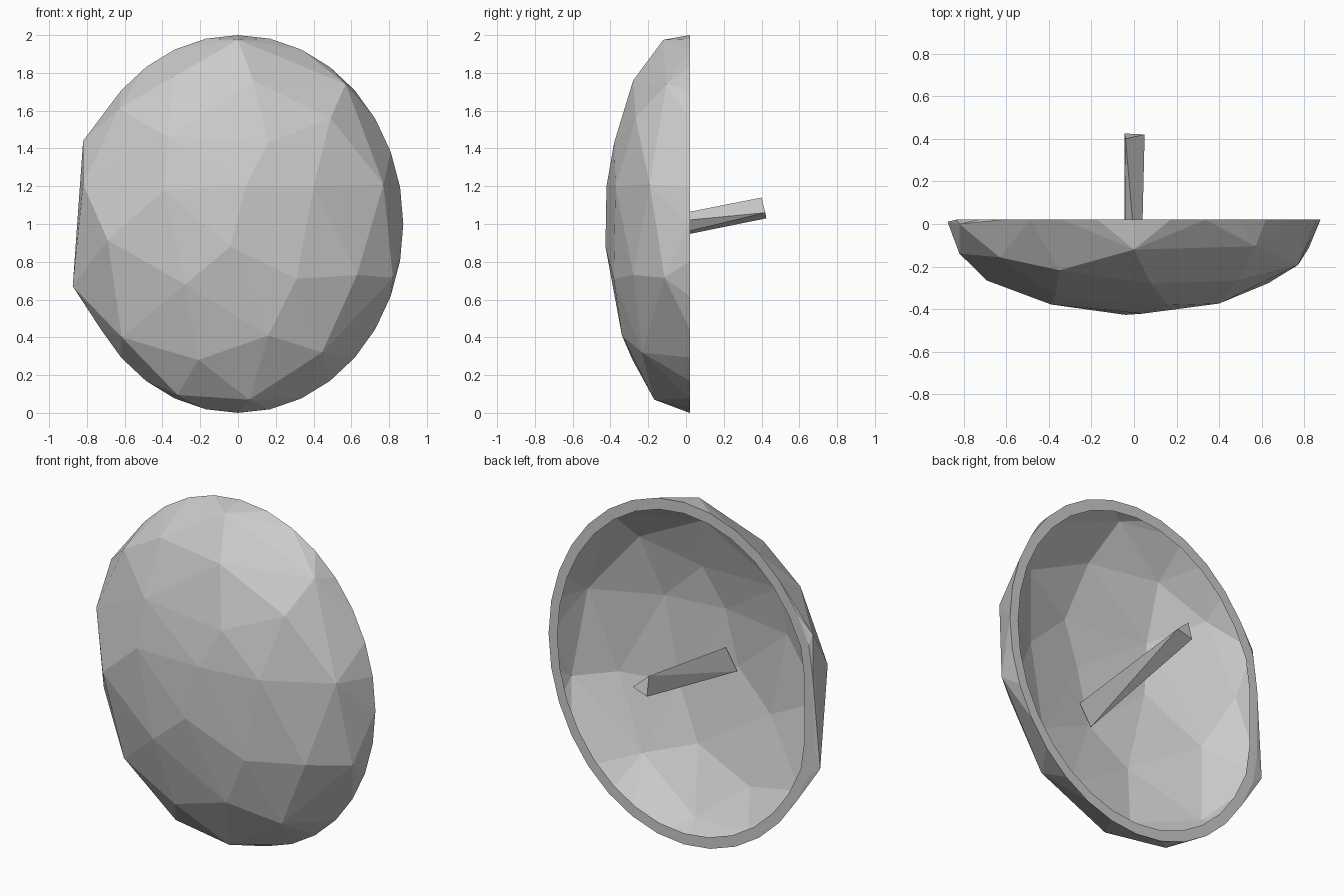
import bpy, bmesh
from math import sin, cos, pi, sqrt
from mathutils import Vector

if "Cube" in bpy.data.objects:
    bpy.data.objects.remove(bpy.data.objects["Cube"])

HALF_W, RIM_Y, SIDES, DEPTH, INNER = 0.875, 0.02, 32, 0.45, 0.935

grey = bpy.data.materials.new("plain grey")
grey.use_nodes = True
colour = (0.6, 0.6, 0.6, 1)
grey.diffuse_color = colour
grey.node_tree.nodes["Principled BSDF"].inputs["Base Color"].default_value = colour


def finish(bm, name):
    mesh = bpy.data.meshes.new(name)
    bm.to_mesh(mesh)
    bm.free()
    mesh.materials.append(grey)
    obj = bpy.data.objects.new(name, mesh)
    bpy.context.collection.objects.link(obj)


def hull(points):
    """Faceted convex solid around the points, facing outward."""
    bm = bmesh.new()
    for p in points:
        bm.verts.new(p)
    bmesh.ops.convex_hull(bm, input=bm.verts[:])
    bmesh.ops.recalc_face_normals(bm, faces=bm.faces[:])
    return bm


def ring(scale):
    """Oval rim, slightly flattened on its right side."""
    pts = []
    for i in range(SIDES):
        a = 2 * pi * i / SIDES
        x = max(HALF_W * sin(a), -0.835)
        pts.append(Vector((x * scale, RIM_Y, 1 + cos(a) * scale)))
    return pts


def dome_point(x, z):
    """Lift a corner onto a shallow ellipsoid."""
    r2 = (x / HALF_W) ** 2 + (z - 1) ** 2
    return Vector((x, RIM_Y - DEPTH * sqrt(max(1 - 0.95 * r2, 0.01)), z))


# Facet corners of the domed shield
corners = [(.57, 1.74), (.77, 1.21), (.49, 1.56), (.40, 1.20), (.16, 1.43),
           (-.37, 1.46), (-.35, 1.775), (-.63, 1.61), (-.39, 1.18), (-.82, 1.21),
           (-.69, .915), (-.28, .68), (-.04, .88), (.31, .71), (.63, .73),
           (.82, .715), (-.615, .40), (-.21, .28), (.16, .41), (.445, .32),
           (-.32, .095), (.06, .07), (0, 1.975), (.04, 1.20), (.08, 1.76)]
chips = [Vector((-.82, 0, 1.44)), Vector((-.875, .01, .67))]

# Thin dome, open at the back
bm = hull([dome_point(x, z) for x, z in corners] + ring(1) + chips)
cap = [f for f in bm.faces if all(v.co.y > RIM_Y - 0.001 for v in f.verts)]
bmesh.ops.delete(bm, geom=cap, context='FACES')
loose = [v for v in bm.verts if not v.link_faces]
bmesh.ops.delete(bm, geom=loose, context='VERTS')
finish(bm, "shield_dome")

# Flat rim round the open back
bm = bmesh.new()
loops = [[bm.verts.new(p) for p in ring(s)] for s in (1, INNER)]
for i in range(SIDES):
    j = (i + 1) % SIDES
    bm.faces.new((loops[0][i], loops[1][i], loops[1][j], loops[0][j]))
bm.normal_update()
if bm.faces[:][0].normal.y < 0:
    bmesh.ops.reverse_faces(bm, faces=bm.faces[:])
finish(bm, "shield_rim")

# Twisted grip: three-sided outer end narrowing to an edge inside the dome
finish(hull([(-.04, .40, 1.14), (.05, .42, 1.06), (-.045, .425, 1.03),
             (.03, -.41, .98), (-.045, -.41, .86)]), "grip")
